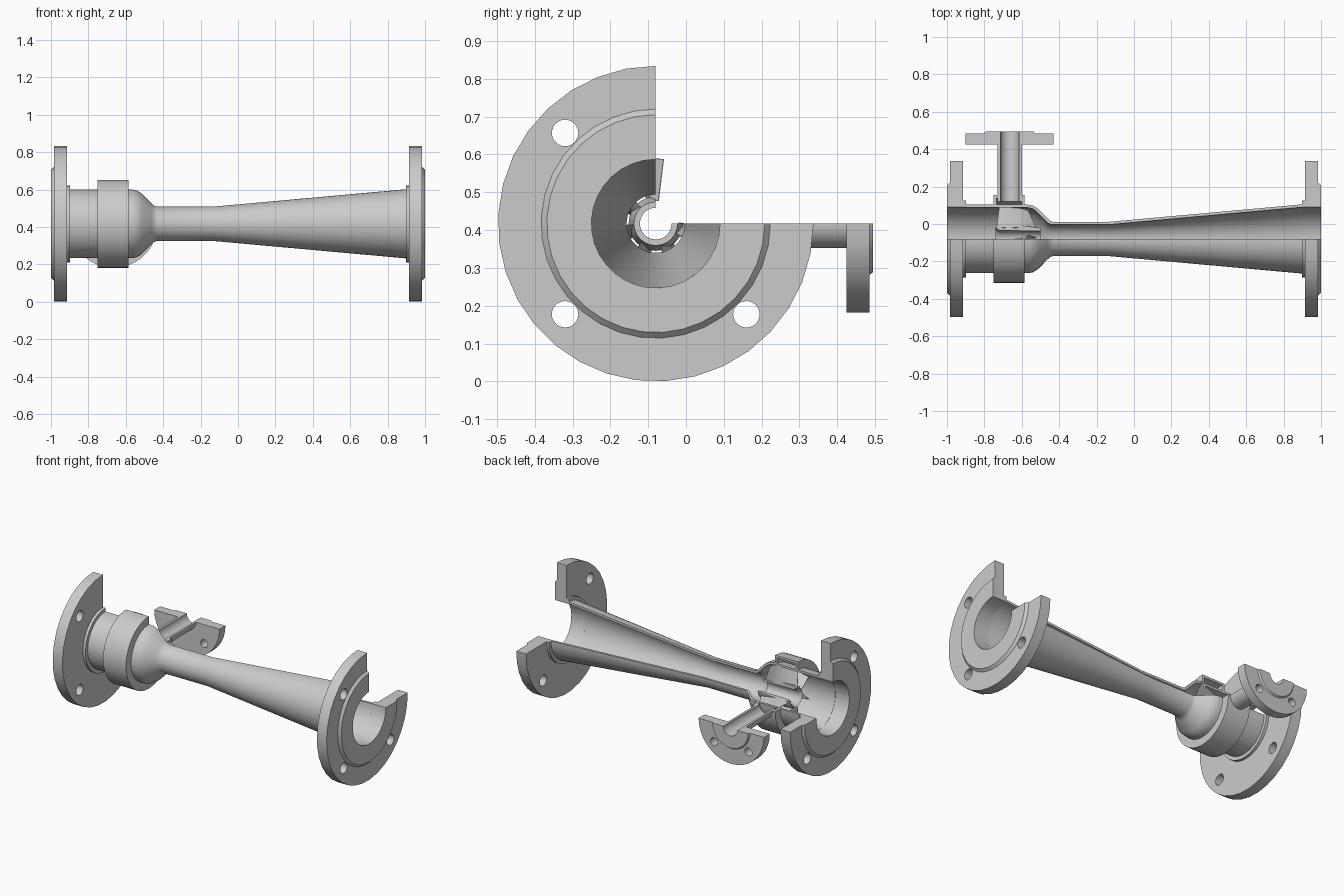
import bpy, bmesh
from math import cos, sin, pi, radians

if "Cube" in bpy.data.objects:
    bpy.data.objects.remove(bpy.data.objects["Cube"])

YC, ZC, XB = -0.08, 0.417, -0.665   # main axis (y, z) and branch axis x


def main_axis(s, r, a):
    return (s, YC + r * cos(a), ZC + r * sin(a))


def branch_axis(s, r, a):
    return (XB + r * cos(a), s, ZC + r * sin(a))


def finish(name, bm):
    bmesh.ops.recalc_face_normals(bm, faces=bm.faces)
    me = bpy.data.meshes.new(name)
    bm.to_mesh(me)
    bm.free()
    ob = bpy.data.objects.new(name, me)
    bpy.context.collection.objects.link(ob)
    return ob


def smooth(ob):
    bpy.ops.object.select_all(action='DESELECT')
    bpy.context.view_layer.objects.active = ob
    ob.select_set(True)
    bpy.ops.object.shade_smooth_by_angle(angle=radians(30))


def revolve(name, profile, axis=main_axis, a0=90, a1=360, steps=25):
    """Sweep a closed (along, radius) profile through part of a turn, capped."""
    bm = bmesh.new()
    rings = []
    for i in range(steps + 1):
        a = radians(a0 + (a1 - a0) * i / steps)
        rings.append([bm.verts.new(axis(s, r, a)) for s, r in profile])
    n = len(profile)
    for p, q in zip(rings, rings[1:]):
        for j in range(n):
            k = (j + 1) % n
            bm.faces.new((p[j], p[k], q[k], q[j]))
    bm.faces.new(rings[0])
    bm.faces.new(rings[-1])
    return finish(name, bm)


def drill(ob, center, radius, depth, rot):
    bpy.ops.mesh.primitive_cylinder_add(vertices=24, radius=radius, depth=depth,
                                        location=center, rotation=rot)
    cutter = bpy.context.object
    cutter.hide_render = True
    bpy.context.view_layer.objects.active = ob
    m = ob.modifiers.new("hole", 'BOOLEAN')
    m.operation, m.solver, m.object = 'DIFFERENCE', 'EXACT', cutter
    bpy.ops.object.modifier_apply(modifier=m.name)
    bpy.data.objects.remove(cutter)


# main end flanges with chamfered raised faces, bolt holes and weld necks
for side, name in ((-1, "inlet"), (1, "outlet")):
    fl = revolve(name + "_flange", [(side * s, r) for s, r in (
        (0.915, 0.206), (0.915, 0.417), (0.985, 0.417),
        (0.985, 0.303), (1.0, 0.288), (1.0, 0.206))])
    for deg in (135, 225, 315):
        drill(fl, main_axis(side * 0.95, 0.339, radians(deg)), 0.035, 0.2, (0, pi / 2, 0))
    smooth(fl)
    smooth(revolve(name + "_neck", [(side * s, r) for s, r in (
        (0.897, 0.17), (0.897, 0.206), (1.0, 0.206), (1.0, 0.17))]))

# venturi body: inlet pipe, rounded contraction, throat, long diffuser
outer = [(-0.9, 0.183), (-0.565, 0.183), (-0.54, 0.178), (-0.515, 0.163),
         (-0.465, 0.112), (-0.45, 0.098), (-0.435, 0.092), (-0.13, 0.092), (0.9, 0.185)]
inner = [(0.9, 0.17), (-0.13, 0.077), (-0.44, 0.077), (-0.46, 0.084),
         (-0.475, 0.1), (-0.525, 0.15), (-0.545, 0.163), (-0.57, 0.168), (-0.9, 0.168)]
smooth(revolve("venturi_body", outer + inner, steps=36))

# hollow collar chamber around the pipe
collar = revolve("collar", [(-0.75, 0.18), (-0.75, 0.235), (-0.585, 0.235), (-0.585, 0.18),
                            (-0.6, 0.18), (-0.6, 0.22), (-0.735, 0.22), (-0.735, 0.18)], steps=36)
drill(collar, (XB, 0.16, ZC), 0.05, 0.1, (pi / 2, 0, 0))
smooth(collar)

# half-cut side branch pipe and flange
half = dict(axis=branch_axis, a0=180, a1=360, steps=18)
smooth(revolve("branch_pipe", [(0.12, 0.05), (0.12, 0.065), (0.495, 0.065), (0.495, 0.05)], **half))
bf = revolve("branch_flange", [(0.425, 0.065), (0.425, 0.235), (0.485, 0.235),
                               (0.485, 0.135), (0.495, 0.128), (0.495, 0.065)], **half)
for deg in (225, 315):
    drill(bf, branch_axis(0.455, 0.175, radians(deg)), 0.026, 0.2, (pi / 2, 0, 0))
smooth(bf)

# inner nozzle ring
smooth(revolve("nozzle_ring", [(-0.74, 0.06), (-0.72, 0.072), (-0.6, 0.072), (-0.5, 0.058),
                               (-0.5, 0.042), (-0.72, 0.046)], steps=18))

# swept hollow-style vanes joining the ring to the pipe wall
for v in range(6):
    base = 355 - 50 * v
    bm = bmesh.new()
    sections = []
    for i in range(7):
        t = i / 6
        half_w = 0.001 + 0.011 * sin(pi * t) ** 0.7
        a = radians(base - 22 * t * t)
        loop = []
        for r, x0, x1, sgn in ((0.06, -0.735, -0.52, 1), (0.172, -0.72, -0.565, 1),
                               (0.172, -0.72, -0.565, -1), (0.06, -0.735, -0.52, -1)):
            loop.append(bm.verts.new(main_axis(x0 + (x1 - x0) * t, r, a + sgn * half_w / r)))
        sections.append(loop)
    for p, q in zip(sections, sections[1:]):
        for j in range(4):
            k = (j + 1) % 4
            bm.faces.new((p[j], p[k], q[k], q[j]))
    bm.faces.new(sections[0])
    bm.faces.new(sections[-1])
    smooth(finish("swirl_vane_%d" % (v + 1), bm))
